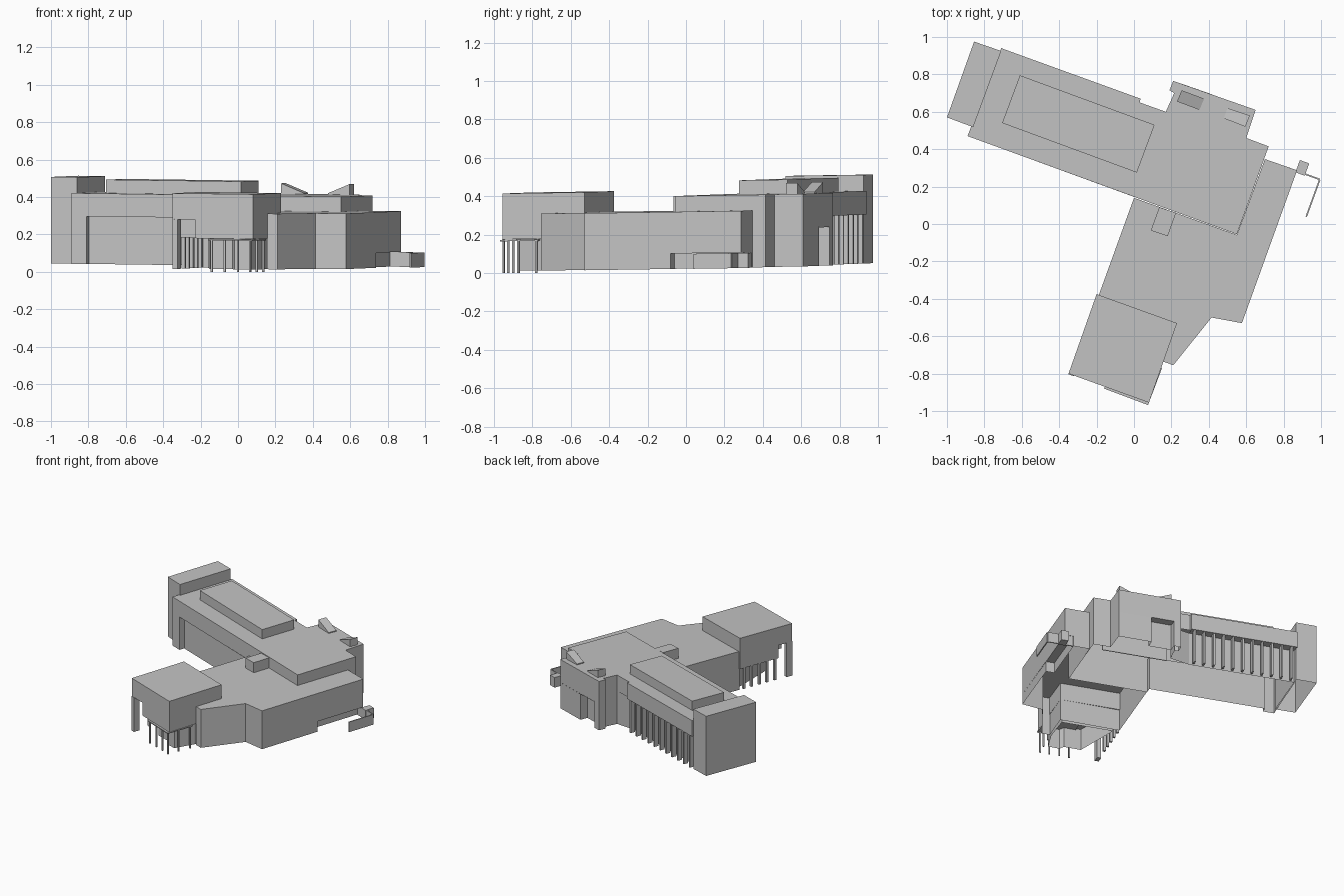
import bpy
import math
from mathutils import Vector

cube = bpy.data.objects.get("Cube")
if cube:
    bpy.data.objects.remove(cube)

grey = bpy.data.materials.new("plain_grey")
grey.use_nodes = True
colour = (0.55, 0.55, 0.55, 1)
grey.diffuse_color = colour
grey.node_tree.nodes["Principled BSDF"].inputs["Base Color"].default_value = colour

# Plan axes: the long wing runs along ALONG, its back faces ACROSS
ANGLE = math.radians(-20)
ALONG = Vector((math.cos(ANGLE), math.sin(ANGLE)))
ACROSS = Vector((-ALONG.y, ALONG.x))


def ground(x, y):
    """Height of the gently sloping site."""
    return 0.028 + 0.018 * y - 0.007 * x


def prism(name, outline, low, high, soffit=False, roof=True):
    """Walls over a plan outline, with optional roof and soffit;
    high may be one height per corner."""
    pts = [Vector(p) for p in outline]
    n = len(pts)
    highs = list(high) if isinstance(high, (list, tuple)) else [high] * n
    area = sum(pts[i - 1].cross(pts[i]) for i in range(n))
    if area < 0:
        pts.reverse()
        highs.reverse()
    verts = [(p.x, p.y, ground(*p) + low) for p in pts]
    verts += [(p.x, p.y, ground(*p) + h) for p, h in zip(pts, highs)]
    faces = [(i, (i + 1) % n, (i + 1) % n + n, i + n) for i in range(n)]
    if roof:
        faces.append(tuple(range(n, 2 * n)))
    if soffit:
        faces.append(tuple(reversed(range(n))))
    mesh = bpy.data.meshes.new(name)
    mesh.from_pydata(verts, [], faces)
    mesh.materials.append(grey)
    obj = bpy.data.objects.new(name, mesh)
    bpy.context.collection.objects.link(obj)


def block(name, centre, length, depth, low, high):
    """Box aligned with the building."""
    c = Vector(centre)
    corners = [c + ALONG * length * a / 2 + ACROSS * depth * b / 2
               for a, b in ((-1, -1), (1, -1), (1, 1), (-1, 1))]
    prism(name, corners, low, high, True)


def row(name, start, end, count, length, depth, high):
    """Evenly spaced uprights along a line."""
    a, b = Vector(start), Vector(end)
    for i in range(count):
        block(name, a.lerp(b, i / (count - 1)), length, depth, 0, high)


ROOF, FLOOR2, PODIUM, PORCH = 0.378, 0.255, 0.297, 0.2

# Long wing: overhanging upper storey with the back annex
annex_east = [(0.60, 0.46), (0.65, 0.61)]
annex_west = [(0.21, 0.765), (0.19, 0.715), (0.215, 0.70), (0.17, 0.60)]
porch = [(0.42, 0.692), (0.40, 0.636), (0.24, 0.692), (0.26, 0.748)]
prism("wing_upper", [(-0.89, 0.47), (0.55, -0.055), (0.72, 0.415)]
      + annex_east + annex_west
      + [(0.03, 0.65), (0.035, 0.67), (-0.71, 0.94)], FLOOR2, ROOF)

# Lower storey set back under the overhangs, with a porch in the annex
front = [(-0.89, 0.47), (-0.81, 0.441), (-0.796, 0.479), (0.014, 0.184),
         (0, 0.145), (0.55, -0.055), (0.72, 0.415)] + annex_east
back = annex_west + [(0.01, 0.615), (-0.73, 0.885)]
prism("wing_lower", front + porch + back, 0, PORCH, roof=False)
prism("wing_lintel", front + back, PORCH, FLOOR2, roof=False)
prism("porch_ceiling", porch, PORCH, PORCH + 0.004, True)
prism("front_soffit", front[1:5], FLOOR2, FLOOR2 + 0.004, True)
prism("back_soffit", [(0.01, 0.615), (-0.73, 0.885), (-0.71, 0.94),
                      (0.035, 0.67)], FLOOR2, FLOOR2 + 0.004, True)
block("annex_inner_wall", (0.395, 0.475), 0.48, 0.006, 0, ROOF - 0.005)
prism("end_tower", [(-1, 0.57), (-0.86, 0.518), (-0.71, 0.925),
                    (-0.855, 0.975)], 0, 0.462)
prism("roof_penthouse", [(-0.705, 0.54), (0.015, 0.275), (0.11, 0.53),
                         (-0.61, 0.795)], ROOF, 0.45)
row("back_fin", (-0.68, 0.905), (0.0, 0.657), 11, 0.013, 0.035, FLOOR2)

# Podium, with a low recess at its outer side
inner = [(0, 0.14), (-0.19, -0.385), (0.23, -0.53), (0.155, -0.735),
         (0.21, -0.755), (0.415, -0.50), (0.577, -0.53)]
notch = [(0.738, -0.08), (0.68, -0.059), (0.812, 0.308)]
corner = (0.872, 0.287)
tail = [(0.70, 0.347), (0.55, -0.058)]
prism("podium_upper", inner + [corner] + tail, 0.08, PODIUM)
prism("podium_lower", inner + notch + tail, 0, 0.08, roof=False)
prism("recess_ceiling", notch + [corner], 0.08, 0.084, True)
prism("podium_roof_box", [(0.09, -0.035), (0.18, -0.065), (0.225, 0.06),
                          (0.135, 0.09)], PODIUM, 0.375)

# Two sloping roof lights on the annex
prism("roof_light_left", [(0.23, 0.655), (0.35, 0.61), (0.375, 0.67),
                          (0.255, 0.715)], ROOF, [0.435, 0.385, 0.385, 0.435])
prism("roof_light_right", [(0.48, 0.565), (0.595, 0.52), (0.62, 0.58),
                           (0.50, 0.62)], ROOF, [0.385, 0.435, 0.435, 0.385])

# Front block raised on a recessed base
prism("front_block_upper", [(-0.35, -0.80), (0.08, -0.955), (0.23, -0.53),
                            (-0.20, -0.375)], 0.265, 0.404, True)
prism("front_block_middle", [(-0.23, -0.843), (0.08, -0.955), (0.23, -0.53),
                             (-0.20, -0.375), (-0.31, -0.69), (-0.19, -0.735)],
      0.165, 0.265, True, roof=False)
prism("front_block_base", [(-0.15, -0.76), (-0.03, -0.80), (-0.02, -0.84),
                           (0.06, -0.865), (0.14, -0.735), (0.20, -0.55),
                           (-0.16, -0.42)], 0, 0.165, roof=False)
block("corner_leg", (-0.328, -0.785), 0.03, 0.05, 0, 0.265)
row("side_column", (-0.29, -0.67), (-0.20, -0.42), 5, 0.018, 0.018, 0.165)

# Entrance canopy on slim posts
prism("entrance_canopy", [(-0.16, -0.88), (0.075, -0.968), (0.15, -0.77),
                          (-0.08, -0.69)], 0.155, 0.163, True)
for x, y in ((-0.14, -0.875), (-0.07, -0.90), (0.0, -0.925),
             (0.065, -0.95), (0.10, -0.87), (0.135, -0.78)):
    block("canopy_post", (x, y), 0.01, 0.01, -ground(x, y), 0.156)

# Low yard wall and shed beside the podium
block("yard_shed", (0.90, 0.30), 0.053, 0.07, 0, 0.078)
block("yard_wall_back", (0.903, 0.271), 0.19, 0.008, 0, 0.078)
block("yard_wall_side", (0.957, 0.138), 0.008, 0.21, 0, 0.078)
